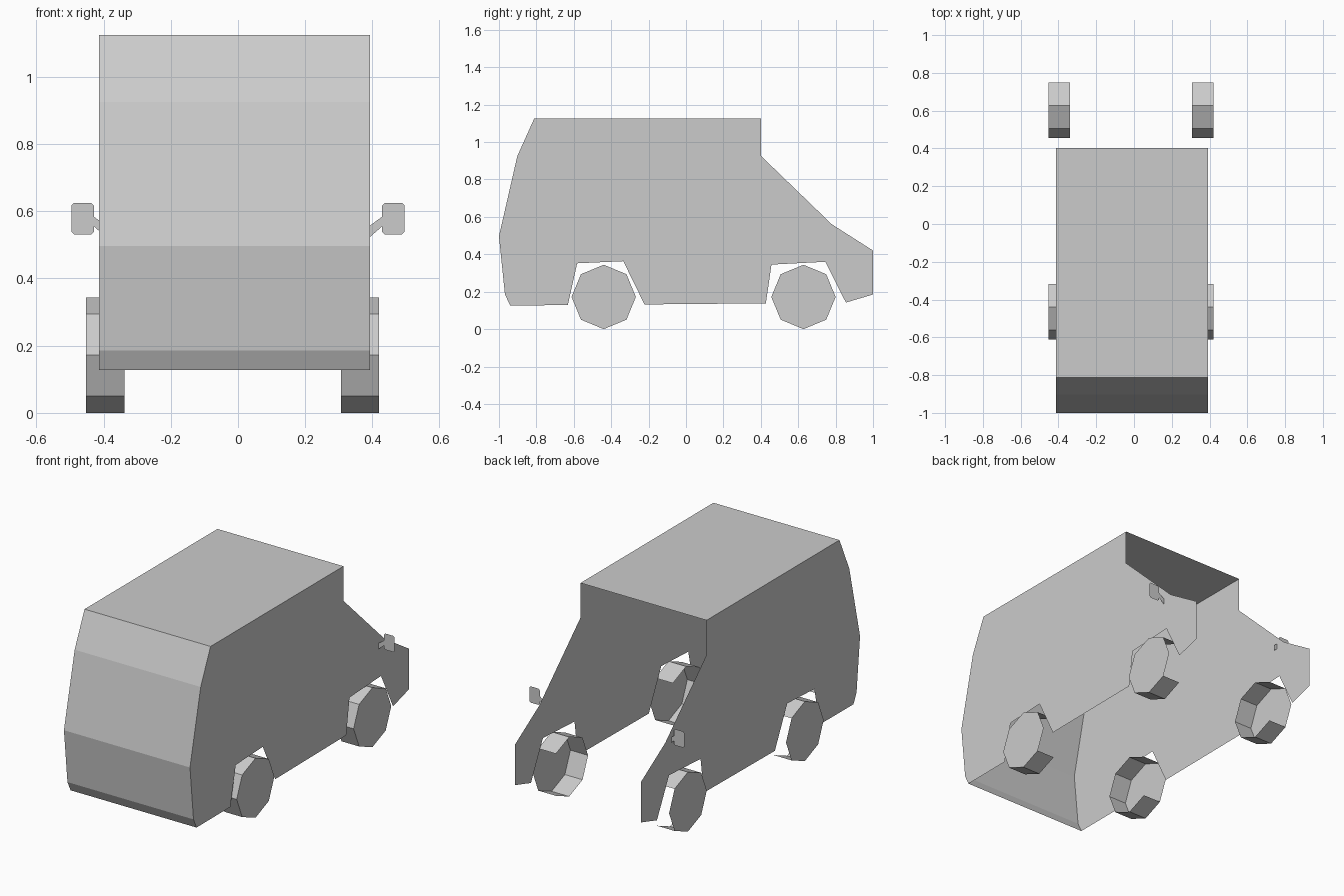
import bpy, math

if "Cube" in bpy.data.objects:
    bpy.data.objects.remove(bpy.data.objects["Cube"])

LEFT, RIGHT = -0.413, 0.393      # body side planes


def add_mesh(name, verts, faces):
    mesh = bpy.data.meshes.new(name)
    mesh.from_pydata(verts, [], faces)
    mesh.update()
    obj = bpy.data.objects.new(name, mesh)
    bpy.context.collection.objects.link(obj)
    return obj


# Shell profile (y, z): up the -y end panel and along the roof
shell = [(-0.94, 0.127), (-0.968, 0.185), (-1.0, 0.497), (-0.902, 0.925),
         (-0.812, 1.125), (0.402, 1.125)]
# Rest of the side outline: sloping nose, then the underside with wheel arches
nose_and_arches = [(0.402, 0.925), (0.78, 0.56), (1.0, 0.42), (1.0, 0.185),
                   (0.855, 0.142), (0.745, 0.36), (0.457, 0.345), (0.427, 0.138),
                   (-0.222, 0.132), (-0.335, 0.363), (-0.582, 0.352), (-0.632, 0.128)]

# Body: end panel and roof strip joined to two flat side sheets, open at nose and floor
outline = shell + nose_and_arches
n = len(outline)
verts = [(x, y, z) for x in (LEFT, RIGHT) for y, z in outline]
faces = [list(range(n))[::-1], list(range(n, 2 * n))]
faces += [[i, i + 1, n + i + 1, n + i] for i in range(len(shell) - 1)]
add_mesh("van_body", verts, faces)


# Wheels: eight-sided outer disc with a tread, open inside and on the two +y facets
def wheel(name, outer, inner, cy, r=0.172):
    ring = [(cy + r * math.sin(a), r + r * math.cos(a))
            for a in (math.pi / 4 * k for k in range(8))]
    verts = [(x, y, z) for x in (outer, inner) for y, z in ring]
    disc = list(range(8)) if outer < 0 else list(range(8))[::-1]
    tread = [[k, (k + 1) % 8, 8 + (k + 1) % 8, 8 + k] for k in range(8) if k not in (1, 2)]
    if outer < 0:
        tread = [f[::-1] for f in tread]
        disc = disc[::-1]
    else:
        disc = disc[::-1]
    add_mesh(name, verts, [disc] + tread)


for end, cy in (("front", -0.44), ("rear", 0.628)):
    wheel(end + "_left_wheel", -0.452, -0.338, cy)
    wheel(end + "_right_wheel", 0.42, 0.307, cy)


# Door mirrors: flat plate with clipped corners on a slanted arm
def mirror(name, side, y=0.723):
    cx, cz, w, h, c = 0.4625, 0.578, 0.0335, 0.047, 0.008
    plate = [(cx - w, cz - h + c), (cx - w + c, cz - h), (cx + w - c, cz - h),
             (cx + w, cz - h + c), (cx + w, cz + h - c), (cx + w - c, cz + h),
             (cx - w + c, cz + h), (cx - w, cz + h - c)]
    arm = [(0.391, 0.522), (0.429, 0.555), (0.429, 0.584), (0.391, 0.556)]
    verts = [(side * x, y, z) for x, z in plate + arm]
    faces = [list(range(8)), list(range(8, 12))]
    add_mesh(name, verts, faces if side > 0 else [f[::-1] for f in faces])


mirror("left_mirror", -1)
mirror("right_mirror", 1)
